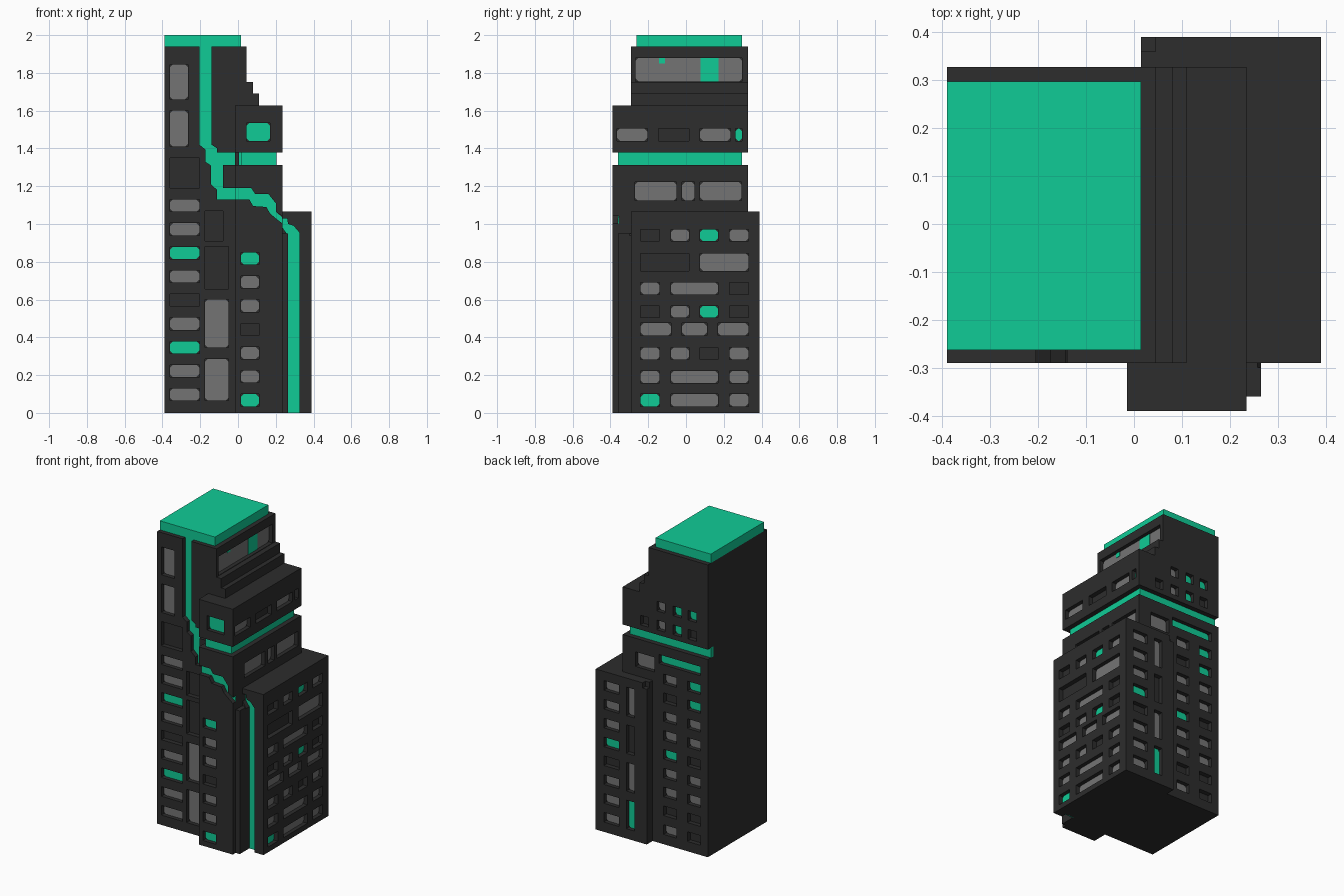
import bpy, bmesh
from mathutils import Vector

if "Cube" in bpy.data.objects:
    bpy.data.objects.remove(bpy.data.objects["Cube"])


def material(name, rgb):
    m = bpy.data.materials.new(name)
    m.diffuse_color = (*rgb, 1)
    m.use_nodes = True
    m.node_tree.nodes["Principled BSDF"].inputs["Base Color"].default_value = m.diffuse_color
    return m


DARK = material("charcoal wall", (0.026, 0.026, 0.026))
GREY = material("grey glass", (0.175, 0.175, 0.175))
GREEN = material("bright green", (0.005, 0.60, 0.305))


def make_object(name, bm, mat):
    bmesh.ops.recalc_face_normals(bm, faces=bm.faces)
    me = bpy.data.meshes.new(name)
    bm.to_mesh(me)
    ob = bpy.data.objects.new(name, me)
    bpy.context.collection.objects.link(ob)
    me.materials.append(mat)
    return ob


def prism(bm, pts, axis, a, b):
    """Extrude a (u, z) outline along x or y between a and b."""
    vs = [bm.verts.new((u, a, z) if axis == 'y' else (a, u, z)) for u, z in pts]
    f = bm.faces.new(vs)
    new = bmesh.ops.extrude_face_region(bm, geom=[f])['geom']
    move = Vector((0, b - a, 0) if axis == 'y' else (b - a, 0, 0))
    bmesh.ops.translate(bm, vec=move, verts=[v for v in new if isinstance(v, bmesh.types.BMVert)])


def box(bm, x0, x1, y0, y1, z0, z1):
    prism(bm, [(x0, z0), (x1, z0), (x1, z1), (x0, z1)], 'y', y0, y1)


def box_object(name, mat, *dims):
    bm = bmesh.new()
    box(bm, *dims)
    return make_object(name, bm, mat)


# Wall planes: axis, position, outward sign
FRONT = ('y', -0.29, -1)
BAY = ('y', -0.39, -1)
BACK = ('y', 0.328, 1)
WING_BACK = ('y', 0.39, 1)
SIDE = ('x', 0.39, 1)
MID_SIDE = ('x', 0.235, 1)
TOP_SIDE = ('x', 0.045, 1)

cut, grey, green = bmesh.new(), bmesh.new(), bmesh.new()


def glass(bm, wall, u0, u1, z0, z1, lift=0.004, c=0.015):
    axis, p, s = wall
    pts = [(u0 + c, z0), (u1 - c, z0), (u1, z0 + c), (u1, z1 - c),
           (u1 - c, z1), (u0 + c, z1), (u0, z1 - c), (u0, z0 + c)]
    if c == 0:
        pts = [(u0, z0), (u1, z0), (u1, z1), (u0, z1)]
    prism(bm, pts, axis, p - s * 0.031, p - s * (0.03 - lift))


def window(wall, u0, u1, z0, z1, kind='g'):
    """Recessed pocket: g = grey glass, G = lit green glass, d = dark."""
    axis, p, s = wall
    prism(cut, [(u0, z0), (u1, z0), (u1, z1), (u0, z1)], axis, p - s * 0.03, p + s * 0.01)
    if kind != 'd':
        glass(green if kind == 'G' else grey, wall, u0, u1, z0, z1)


def column(wall, u0, u1, z0, kinds, step=0.125, h=0.064):
    for i, k in enumerate(kinds):
        window(wall, u0, u1, z0 + i * step, z0 + i * step + h, k)


# Front windows
column(FRONT, -0.36, -0.205, 0.065, "ggGgdgGgg")
window(FRONT, -0.36, -0.205, 1.19, 1.35, 'd')
window(FRONT, -0.36, -0.265, 1.41, 1.60)
window(FRONT, -0.36, -0.265, 1.66, 1.845)
window(FRONT, -0.175, -0.05, 0.065, 0.285)
window(FRONT, -0.175, -0.05, 0.345, 0.60)
window(FRONT, -0.175, -0.05, 0.655, 0.88, 'd')
window(FRONT, -0.175, -0.08, 0.91, 1.07, 'd')
column(BAY, 0.015, 0.11, 0.035, "Gggdggg"[:6] + "G")
window(BAY, 0.045, 0.17, 1.44, 1.535, 'G')

# Right side windows: four slots, each item spans slots and ends with its kind
SLOT = {'a': (-0.24, -0.14), 'b': (-0.08, 0.015), 'c': (0.075, 0.17), 'd': (0.23, 0.33)}
ROWS = [(0.035, 0.10, "aaG bcg ddg"), (0.158, 0.222, "aag bcg ddg"),
        (0.282, 0.346, "aag bbg ccd ddg"), (0.505, 0.567, "aad bbg ccG ddd"),
        (0.627, 0.69, "aag bcg ddd"), (0.752, 0.845, "abd cdg"),
        (0.91, 0.972, "aad bbg ccG ddg")]
for z0, z1, row in ROWS:
    for first, last, kind in row.split():
        window(SIDE, SLOT[first][0], SLOT[last][1], z0, z1, kind)
for u0, u1 in ((-0.24, -0.08), (-0.02, 0.11), (0.17, 0.33)):
    window(SIDE, u0, u1, 0.41, 0.475)
for u0, u1 in ((-0.27, -0.05), (-0.02, 0.045), (0.075, 0.295)):
    window(MID_SIDE, u0, u1, 1.125, 1.222)
for u0, u1, k in ((-0.365, -0.205, 'g'), (-0.145, 0.015, 'd'), (0.075, 0.235, 'g'), (0.262, 0.297, 'G')):
    window(MID_SIDE, u0, u1, 1.44, 1.505, k)
window(TOP_SIDE, -0.267, 0.297, 1.755, 1.88)
glass(green, TOP_SIDE, 0.078, 0.172, 1.755, 1.88, 0.007, 0)
glass(green, TOP_SIDE, -0.142, -0.11, 1.85, 1.88, 0.007, 0)

# Back windows
column(WING_BACK, 0.22, 0.33, 0.065, "gggdGggg")
column(WING_BACK, 0.105, 0.165, 0.065, "Ggdg", 0.25, 0.19)
column(BACK, -0.16, -0.065, 0.065, "gdggGggdg")
column(BACK, -0.335, -0.24, 0.065, "ddggdggGG")
window(BACK, -0.335, -0.03, 1.19, 1.25, 'G')
window(BACK, 0.0, 0.14, 1.125, 1.222)
for u, kinds in ((0.045, "d"), (-0.075, "gg"), (-0.195, "GG"), (-0.305, "dG")):
    column(BACK, u, u + 0.06, 1.41, kinds)

# Green crack running down the front, cut into three wall planes
CRACKS = [
    (-0.29, [(-0.14, 1.95), (-0.14, 1.42), (-0.11, 1.40), (-0.11, 1.378), (-0.016, 1.378),
             (-0.016, 1.312), (-0.08, 1.312), (-0.08, 1.19), (-0.016, 1.19), (-0.016, 1.13),
             (-0.11, 1.13), (-0.11, 1.18), (-0.143, 1.21), (-0.143, 1.31), (-0.173, 1.33),
             (-0.173, 1.395), (-0.205, 1.42), (-0.205, 1.95)]),
    (-0.39, [(-0.025, 1.19), (0.07, 1.19), (0.09, 1.16), (0.16, 1.16), (0.2, 1.11), (0.2, 1.065),
             (0.245, 1.035), (0.245, 0.995), (0.2, 1.03), (0.17, 1.055), (0.15, 1.09),
             (0.08, 1.095), (0.06, 1.13), (-0.025, 1.13)]),
    (-0.29, [(0.236, 1.03), (0.26, 1.03), (0.265, 1.0), (0.295, 0.99), (0.325, 0.955),
             (0.325, -0.01), (0.265, -0.01), (0.265, 0.94), (0.236, 0.98)])]
crack = bmesh.new()
for y, pts in CRACKS:
    prism(cut, pts, 'y', y - 0.01, y + 0.036)
    top = 1.945 if y == -0.29 else 2
    plate = [(max(x, -0.015) if y == -0.39 else x, min(max(z, 0), top)) for x, z in pts]
    if y == -0.39:
        plate = [(min(x, 0.234), z) for x, z in plate]
    prism(crack, plate, 'y', y + 0.03, y + 0.037)
make_object("front_crack", crack, GREEN)

# Stacked building masses, united into one body
MASSES = [
    (-0.39, 0.235, -0.29, 0.328, 0, 1.312),        # lower tower
    (-0.015, 0.235, -0.39, 0.0, 0, 1.312),         # lower front bay
    (0.2, 0.265, -0.36, -0.2, 0, 0.95),            # bay shoulder
    (0.1, 0.39, -0.29, 0.36, 0, 1.065),            # right wing
    (0.045, 0.39, 0.2, 0.39, 0, 1.065),            # wing back
    (0.015, 0.2, 0.25, 0.36, 0, 1.065),
    (0.015, 0.2, 0.3, 0.39, 0, 1.03),              # lowered corner
    (-0.39, 0.005, -0.29, 0.266, 1.2, 1.5),        # core behind the band
    (-0.39, 0.235, -0.29, 0.328, 1.378, 1.628),    # upper tower
    (-0.015, 0.235, -0.39, 0.0, 1.378, 1.628),     # upper front bay
    (-0.39, 0.11, -0.29, 0.328, 1.5, 1.69),        # setbacks
    (-0.39, 0.08, -0.29, 0.328, 1.5, 1.752),
    (-0.39, 0.045, -0.29, 0.328, 1.5, 1.94)]
body = box_object("tower_body", DARK, *MASSES[0])
helpers = [(box_object("mass_helper", DARK, *m), 'UNION') for m in MASSES[1:]]
helpers.append((make_object("recess_cutter", cut, DARK), 'DIFFERENCE'))
for ob, op in helpers:
    ob.hide_render = True
    mod = body.modifiers.new(op, 'BOOLEAN')
    mod.operation, mod.solver, mod.object = op, 'EXACT', ob
bpy.context.view_layer.update()
result = bpy.data.meshes.new_from_object(body.evaluated_get(bpy.context.evaluated_depsgraph_get()))
body.modifiers.clear()
body.data = result
for ob, op in helpers:
    bpy.data.objects.remove(ob)

# Glass, roof slab and the glowing band around the middle
make_object("grey_windows", grey, GREY)
make_object("lit_windows", green, GREEN)
box_object("roof_slab", GREEN, -0.39, 0.015, -0.263, 0.297, 1.94, 2.0)
box_object("middle_band", GREEN, 0.015, 0.203, -0.36, 0.296, 1.311, 1.379)
box_object("middle_band_back", GREEN, -0.39, 0.1, 0.266, 0.296, 1.311, 1.379)
